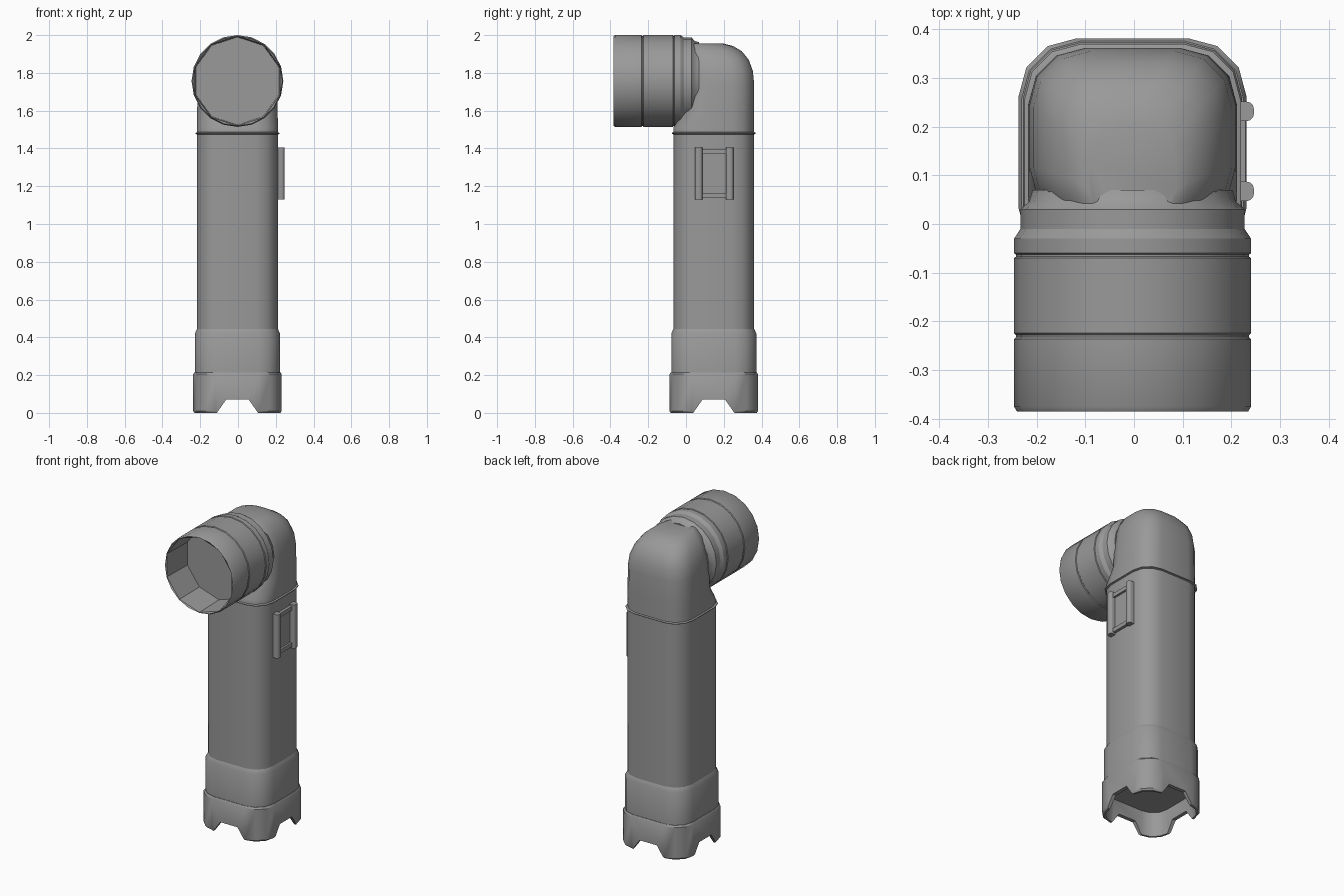
import bpy, bmesh
from math import sin, cos, pi, radians
from mathutils import Matrix, Vector

if "Cube" in bpy.data.objects:
    bpy.data.objects.remove(bpy.data.objects["Cube"])

grey = bpy.data.materials.new("mid grey")
grey.use_nodes = True
colour = (0.32, 0.32, 0.32, 1)
grey.diffuse_color = colour
grey.node_tree.nodes["Principled BSDF"].inputs["Base Color"].default_value = colour

CX, CY = -0.003, 0.147      # centre of the upright body
HEAD_Z = 1.757              # height of the lamp axis


def make(name, bm, smooth=True):
    bmesh.ops.recalc_face_normals(bm, faces=bm.faces)
    mesh = bpy.data.meshes.new(name)
    bm.to_mesh(mesh)
    bm.free()
    mesh.materials.append(grey)
    ob = bpy.data.objects.new(name, mesh)
    bpy.context.collection.objects.link(ob)
    if smooth:
        shade(ob)
    return ob


def shade(ob):
    bpy.ops.object.select_all(action='DESELECT')
    ob.select_set(True)
    bpy.context.view_layer.objects.active = ob
    bpy.ops.object.shade_smooth_by_angle(angle=radians(32))


def loft(name, rings, smooth=True):
    """Skin a stack of equal-length point rings and cap both ends."""
    bm = bmesh.new()
    loops = [[bm.verts.new(p) for p in ring] for ring in rings]
    n = len(loops[0])
    for a, b in zip(loops, loops[1:]):
        for i in range(n):
            j = (i + 1) % n
            bm.faces.new((a[i], a[j], b[j], b[i]))
    bm.faces.new(loops[0])
    bm.faces.new(loops[-1])
    return make(name, bm, smooth)


def section(z, hx, y0, y1, r):
    """Rounded rectangle with three facets to each corner."""
    pts = []
    corners = [(hx - r, y1 - r), (r - hx, y1 - r), (r - hx, y0 + r), (hx - r, y0 + r)]
    for q, (x, y) in enumerate(corners):
        for k in range(4):
            a = pi / 2 * (q + k / 3)
            pts.append((CX + x + r * cos(a), y + r * sin(a), z))
    return pts


def square(z, h, r=0.115):
    return section(z, h, CY - h, CY + h, r)


def circle(y, r, n=20, flat=False):
    """Ring round the lamp axis; flat pulls every second point in to make half the sides."""
    pts = []
    for i in range(n):
        a = 2 * pi * i / n
        k = r * cos(2 * pi / n) if flat and i % 2 else r
        pts.append((CX + k * sin(a), y, HEAD_Z + k * cos(a)))
    return pts


def box(name, lo, hi, bevel=0.0):
    bm = bmesh.new()
    lo, hi = Vector(lo), Vector(hi)
    m = Matrix.Translation((lo + hi) / 2) @ Matrix.Diagonal((*(hi - lo), 1))
    bmesh.ops.create_cube(bm, size=1, matrix=m)
    if bevel:
        edges = [e for e in bm.edges if all(v.co.x > lo.x + 0.01 for v in e.verts)
                 and abs(e.verts[0].co.z - e.verts[1].co.z) > 0.1]
        bmesh.ops.bevel(bm, geom=edges, offset=bevel, segments=3, profile=0.5, affect='EDGES')
    return make(name, bm)


# Hollow base cap with a notch through each side
base = loft("base_cap", [
    square(0.15, 0.205, 0.1), square(0, 0.215, 0.105), square(0, 0.228, 0.12),
    square(0.01, 0.234, 0.12), square(0.205, 0.234, 0.12), square(0.215, 0.228, 0.12),
    square(0.215, 0.2, 0.1)], smooth=False)
for name, axis in (("notch_cutter_front", 0), ("notch_cutter_side", 1)):
    ends = []
    for d in (-0.4, 0.4):
        profile = [(-0.116, -0.01), (-0.06, 0.07), (0.06, 0.07), (0.116, -0.01)]
        ends.append([(CX + u, CY + d, z) if axis == 0 else (CX + d, CY + u, z)
                     for u, z in profile])
    cutter = loft(name, ends, smooth=False)
    cutter.hide_render = True
    mod = base.modifiers.new(name, 'BOOLEAN')
    mod.operation = 'DIFFERENCE'
    mod.solver = 'EXACT'
    mod.object = cutter
    bpy.context.view_layer.objects.active = base
    bpy.ops.object.modifier_apply(modifier=name)
    bpy.data.objects.remove(cutter)
shade(base)

# Lower collar, main tube and seam
loft("lower_collar", [square(0.2, 0.225), square(0.42, 0.225), square(0.445, 0.214)])
loft("main_tube", [square(0.2, 0.214), square(1.48, 0.214)])
loft("seam_ring", [square(1.474, 0.214), square(1.478, 0.222),
                   square(1.482, 0.222), square(1.486, 0.214)])

# Elbow: height, half width, front, back, corner radius
elbow = [(1.48, 0.214, -0.067, 0.361, 0.115), (1.51, 0.214, -0.067, 0.361, 0.115),
         (1.6, 0.213, -0.01, 0.361, 0.115), (1.74, 0.211, 0, 0.361, 0.115),
         (1.81, 0.203, 0, 0.354, 0.115), (1.87, 0.183, 0, 0.332, 0.11),
         (1.915, 0.153, 0, 0.295, 0.1), (1.942, 0.12, 0, 0.25, 0.09),
         (1.955, 0.09, 0, 0.2, 0.07)]
loft("elbow", [section(*e) for e in elbow])

# Lamp head with grooves and a ten-sided recess
R = 0.243
head = [(-0.375, R), (-0.236, R), (-0.232, R - 0.004), (-0.228, R - 0.004), (-0.224, R),
        (-0.07, R), (-0.067, R - 0.004), (-0.063, R - 0.004), (-0.06, R), (-0.03, R),
        (-0.01, 0.23), (0.03, 0.23), (0.046, 0.212), (0.07, 0.205)]
loft("lamp_head", [circle(-0.185, 0.232, flat=True), circle(-0.38, 0.237, flat=True),
                   circle(-0.385, 0.237)] + [circle(y, r) for y, r in head])

# Switch guard on the left side
box("switch_plate", (0.19, 0.07, 1.14), (0.216, 0.225, 1.39))
for name, z in (("lower", 1.14), ("upper", 1.37)):
    box(name + "_switch_bridge", (0.19, 0.08, z), (0.229, 0.215, z + 0.025))
for name, y in (("front", 0.047), ("back", 0.211)):
    box(name + "_switch_rail", (0.19, y, 1.13), (0.246, y + 0.04, 1.405), 0.015)
